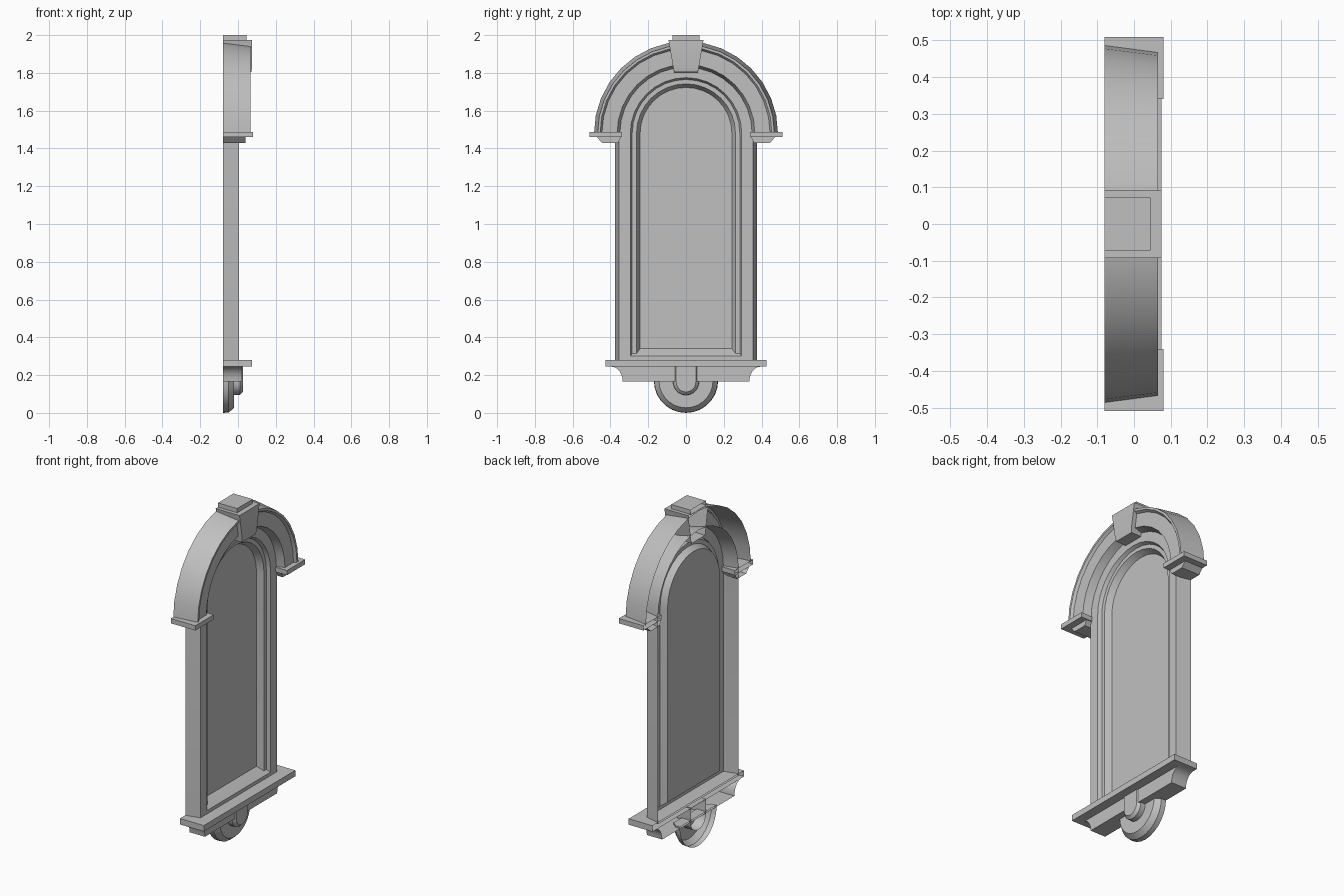
import bpy
import bmesh
from math import sin, cos, pi

cube = bpy.data.objects.get("Cube")
if cube:
    bpy.data.objects.remove(cube)

stone = bpy.data.materials.new("grey stone")
stone.use_nodes = True
GREY = (0.53, 0.53, 0.53, 1)
stone.diffuse_color = GREY
stone.node_tree.nodes["Principled BSDF"].inputs["Base Color"].default_value = GREY

BACK = -0.08      # wall plane, every part is open on this side
SPRING = 1.48     # height of the arch centre


def loft(name, sections, closed=True, cap=True):
    """Skin outlines (x, [(y, z), ...]) from back to front."""
    bm = bmesh.new()
    rings = [[bm.verts.new((x, y, z)) for y, z in pts] for x, pts in sections]
    n = len(rings[0])
    for a, b in zip(rings, rings[1:]):
        for i in range(n if closed else n - 1):
            j = (i + 1) % n
            bm.faces.new((a[i], a[j], b[j], b[i]))
    if cap:
        bm.faces.new(rings[-1])
    mesh = bpy.data.meshes.new(name)
    bm.to_mesh(mesh)
    bm.free()
    mesh.materials.append(stone)
    obj = bpy.data.objects.new(name, mesh)
    bpy.context.collection.objects.link(obj)
    bpy.ops.object.select_all(action='DESELECT')
    obj.select_set(True)
    bpy.context.view_layer.objects.active = obj
    bpy.ops.object.shade_smooth_by_angle()
    return obj


def arc(r, zc, start, end, steps):
    return [(r * cos(start + (end - start) * i / steps),
             zc + r * sin(start + (end - start) * i / steps))
            for i in range(steps + 1)]


def arch(r, bottom):
    """Round-headed opening outline, anticlockwise from lower +y."""
    return [(r, bottom)] + arc(r, SPRING, 0, pi, 16) + [(-r, bottom)]


def hanging(r, top, zc):
    """Outline with a round lower end."""
    return [(-r, top)] + arc(r, zc, pi, 2 * pi, 14) + [(r, top)]


def rect(y0, y1, z0, z1):
    return [(y0, z0), (y1, z0), (y1, z1), (y0, z1)]


def trapezoid(bottom, top, z0, z1):
    return [(-bottom, z0), (bottom, z0), (top, z1), (-top, z1)]


# Stepped frame with sloping sill and recessed panel
frame = [(0.375, BACK, 0.27), (0.355, 0.005, 0.27), (0.295, 0.005, 0.30),
         (0.285, -0.015, 0.315), (0.262, -0.015, 0.315), (0.243, -0.05, 0.34)]
loft("window_frame_and_panel", [(x, arch(r, z)) for r, x, z in frame])

# Moulded arch hood
hood = [(0.487, BACK), (0.468, 0.065), (0.455, 0.065),
        (0.445, 0.05), (0.365, 0.05), (0.35, 0.005)]
loft("arch_hood", [(x, arc(r, SPRING, 0, pi, 16)) for r, x in hood],
     closed=False, cap=False)

# Keystone and its cap
loft("keystone", [(BACK, trapezoid(0.063, 0.093, 1.80, 1.975)),
                  (0.07, trapezoid(0.063, 0.093, 1.805, 1.975)),
                  (0.075, trapezoid(0.068, 0.093, 1.83, 1.975))])
cap_shape = rect(-0.072, 0.072, 1.97, 2.0)
loft("keystone_cap", [(BACK, cap_shape), (0.045, cap_shape)])

# Imposts carrying the arch ends
for side, sign in (("left", 1), ("right", -1)):
    def mirrored(pts):
        return pts if sign > 0 else [(-y, z) for y, z in reversed(pts)]
    slab = mirrored(rect(0.34, 0.51, 1.46, 1.488))
    loft(side + "_impost_slab", [(BACK, slab), (0.08, slab)])
    block = mirrored([(0.36, 1.43), (0.445, 1.43), (0.472, 1.46), (0.345, 1.46)])
    loft(side + "_impost_block", [(BACK, block), (0.04, block)])

# Sill slab and the coved apron below
sill = rect(-0.425, 0.425, 0.245, 0.28)
loft("sill_slab", [(BACK, sill), (0.075, sill)])
cove = [(0.335 + 0.06 * (1 - cos(i / 6 * pi / 2)),
         0.165 + 0.08 * sin(i / 6 * pi / 2)) for i in range(7)]
apron = cove + [(-y, z) for y, z in reversed(cove)]
loft("sill_apron", [(BACK, apron), (0.02, apron)])

# Round pendant with a raised tongue
loft("pendant", [(x, hanging(r, 0.175, 0.17))
                 for x, r in ((BACK, 0.17), (-0.05, 0.168), (-0.02, 0.143))])
loft("pendant_tongue", [(x, hanging(r, 0.25, 0.163))
                        for x, r in ((BACK, 0.07), (0.01, 0.068), (0.026, 0.052))])
